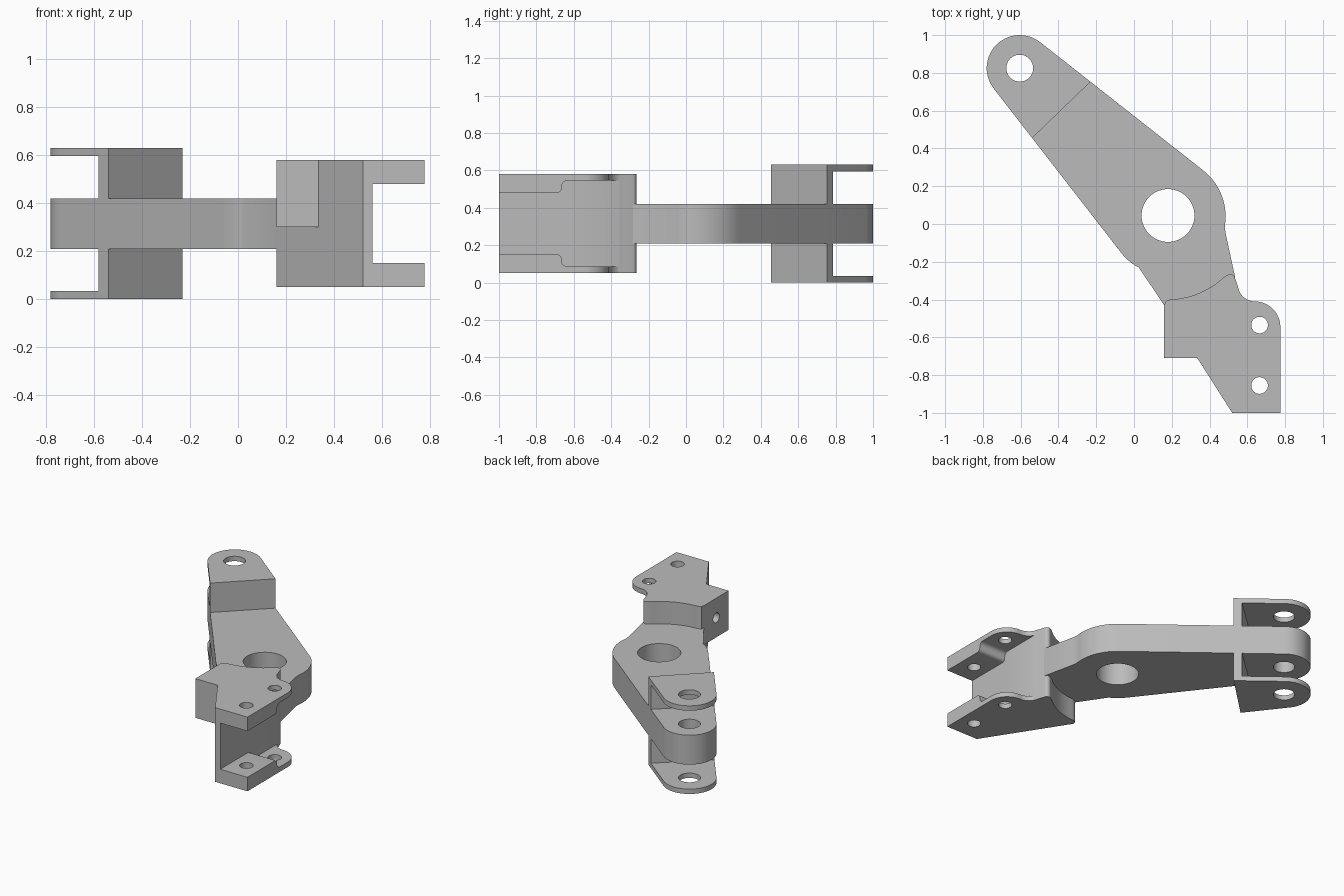
import bpy, bmesh, math
from mathutils import Vector

if "Cube" in bpy.data.objects:
    bpy.data.objects.remove(bpy.data.objects["Cube"])

steel = bpy.data.materials.new("steel grey")
steel.diffuse_color = (0.5, 0.5, 0.5, 1)
steel.use_nodes = True
steel.node_tree.nodes["Principled BSDF"].inputs["Base Color"].default_value = steel.diffuse_color


def arc(cx, cy, r, a0, a1, n=16):
    """Points on an arc, angles in degrees."""
    angles = [math.radians(a0 + (a1 - a0) * i / n) for i in range(n + 1)]
    return [(cx + r * math.cos(a), cy + r * math.sin(a)) for a in angles]


def prism(name, pts, lo, hi, axis="z"):
    """Extrude a closed outline along z, or a (y, z) outline along x."""
    place = (lambda p, h: (p[0], p[1], h)) if axis == "z" else (lambda p, h: (h, p[0], p[1]))
    bm = bmesh.new()
    face = bm.faces.new([bm.verts.new(place(p, lo)) for p in pts])
    new = bmesh.ops.extrude_face_region(bm, geom=[face])["geom"]
    shift = Vector((0, 0, hi - lo)) if axis == "z" else Vector((hi - lo, 0, 0))
    bmesh.ops.translate(bm, vec=shift, verts=[v for v in new if isinstance(v, bmesh.types.BMVert)])
    bmesh.ops.recalc_face_normals(bm, faces=bm.faces)
    me = bpy.data.meshes.new(name)
    bm.to_mesh(me)
    bm.free()
    me.materials.append(steel)
    ob = bpy.data.objects.new(name, me)
    bpy.context.collection.objects.link(ob)
    return ob


def combine(target, tool, op="DIFFERENCE"):
    """Apply a boolean and discard the tool object."""
    mod = target.modifiers.new("cut", "BOOLEAN")
    mod.operation, mod.object, mod.solver = op, tool, "EXACT"
    bpy.context.view_layer.objects.active = target
    bpy.ops.object.modifier_apply(modifier=mod.name)
    bpy.data.objects.remove(tool)


def drill(target, x, y, r):
    combine(target, prism("drill", arc(x, y, r, 0, 352.5, 47), -0.2, 1))


END, HUB = (-0.605, 0.825), (0.175, 0.04)
cap = arc(*END, 0.175, 52.2, 218.7, 28)          # rounded lever end
hub_left = arc(*HUB, 0.31, 218.7, 237, 6)
hub_right = arc(*HUB, 0.31, -9, 52.2, 14)
wall_r = tuple(Vector(cap[0]).lerp(Vector(hub_right[-1]), 0.31))
wall_l = tuple(Vector(cap[-1]).lerp(Vector(hub_left[0]), 0.3))

# Flat lever arm with its neck
arm = prism("lever_arm", [wall_r] + cap + [wall_l] + hub_left
            + [(0.025, -0.23), (0.16, -0.43), (0.25, -0.46), (0.5, -0.46), (0.535, -0.28), (0.484, -0.045)]
            + hub_right, 0.21, 0.42)

# Fork: end wall with a thin ear above and below the arm
fork = prism("fork", [wall_r] + cap + [wall_l], 0, 0.63)
a, b = Vector((-0.58, 0.507)), Vector((-0.27, 0.79))
u = (b - a).normalized()
n = Vector((-u.y, u.x))
gap = [a - u, b + u, b + u + n, a - u + n]
combine(fork, prism("fork_gap", gap, 0.035, 0.595))

# Channel bracket below the neck
bracket = prism("bracket", [(0.16, -0.71), (0.335, -0.71), (0.52, -1), (0.775, -1)]
                + arc(0.64, -0.545, 0.135, 0, 90, 12)
                + arc(0.64, -0.32, 0.09, 270, 190, 8)
                + arc(0.51, -0.29, 0.025, 10, 120, 6)
                + arc(*HUB, 0.44, -47, -87, 14)
                + [(0.178, -0.403), (0.165, -0.412), (0.16, -0.43)], 0.05, 0.58)

# Channel opening, wider towards the neck
upper = ([(-1.2, 0.48)] + arc(-0.69, 0.505, 0.025, 270, 360, 5)
         + arc(-0.635, 0.515, 0.03, 180, 90, 5) + [(-0.2, 0.545)])
lower = [(y, 0.63 - z) for y, z in reversed(upper)]
combine(bracket, prism("channel", upper + lower, 0.56, 1.0, "x"))

# The side block only fills the upper half
combine(bracket, prism("under_block", [(0.335, -0.71), (0.16, -0.435), (0, -0.435), (0, -0.8),
                                       (0.335, -0.8)], -0.1, 0.3))

# Small side bore in the block
combine(bracket, prism("side_bore", arc(-0.57, 0.44, 0.035, 0, 345, 23), 0.0, 0.36, "x"))
for y in (-0.535, -0.855):
    drill(bracket, 0.665, y, 0.044)

# Join the parts, then bore the pivots
combine(arm, fork, "UNION")
combine(arm, bracket, "UNION")
drill(arm, *END, 0.071)
drill(arm, 0.18, 0.045, 0.14)

bpy.ops.object.select_all(action="DESELECT")
arm.select_set(True)
bpy.context.view_layer.objects.active = arm
bpy.ops.object.shade_smooth_by_angle(angle=math.radians(30))
